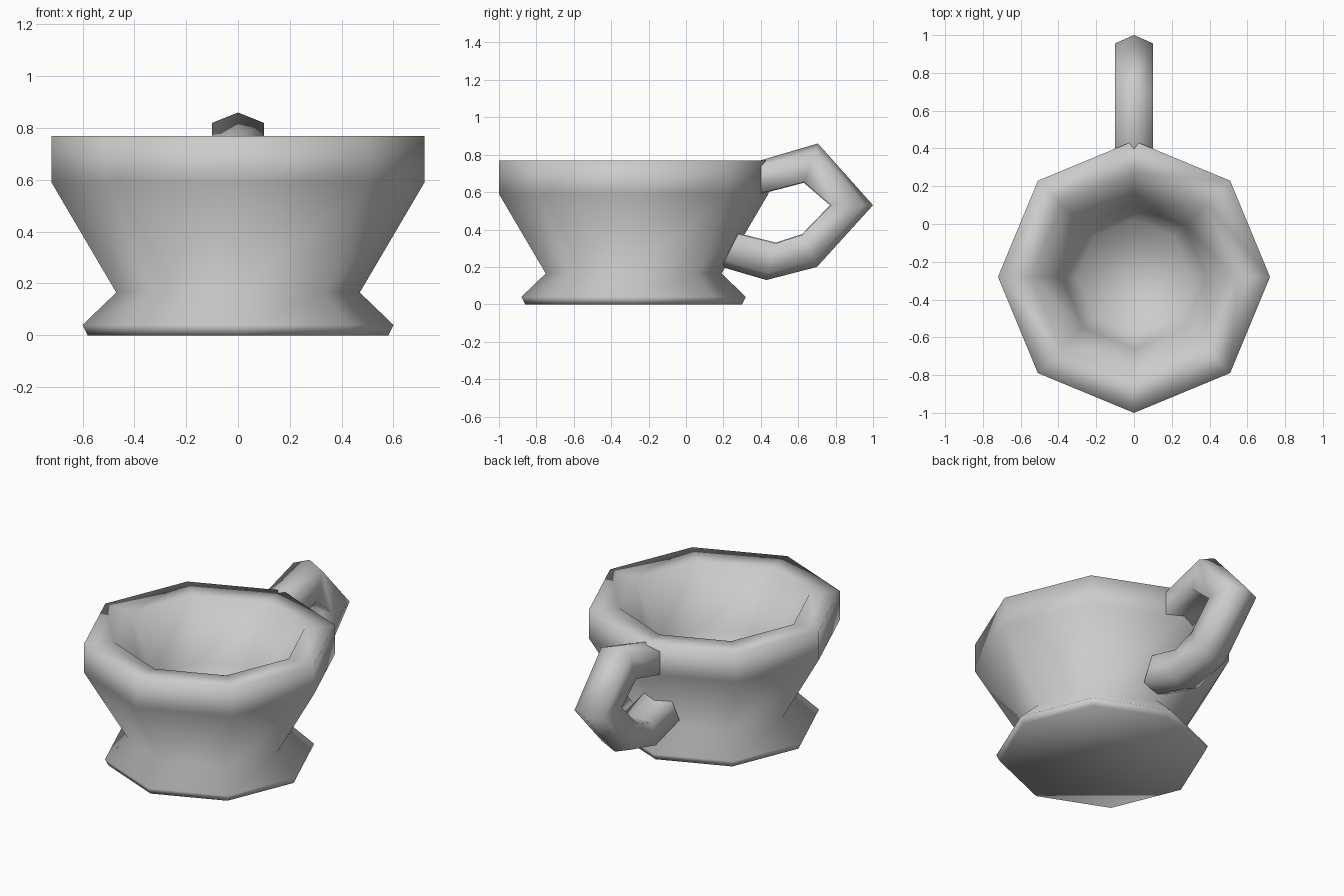
import bpy
import bmesh
from math import cos, sin, pi
from mathutils import Vector

if "Cube" in bpy.data.objects:
    bpy.data.objects.remove(bpy.data.objects["Cube"])


def loft(name, rings, cap):
    """Bridge successive closed rings of points into a smooth mesh."""
    bm = bmesh.new()
    rows = [[bm.verts.new(p) for p in ring] for ring in rings]
    n = len(rows[0])
    for a, b in zip(rows, rows[1:]):
        for i in range(n):
            j = (i + 1) % n
            bm.faces.new((a[i], a[j], b[j], b[i]))
    if cap:
        bm.faces.new(rows[0][::-1])
        bm.faces.new(rows[-1])
    bmesh.ops.recalc_face_normals(bm, faces=bm.faces)
    for f in bm.faces:
        f.smooth = True
    mesh = bpy.data.meshes.new(name)
    bm.to_mesh(mesh)
    bm.free()
    obj = bpy.data.objects.new(name, mesh)
    bpy.context.collection.objects.link(obj)
    return obj


# Cup: eight-sided body, from foot up over the thick rim and down inside
CUP_Y = -0.28
profile = [(0.58, 0), (0.60, 0.04), (0.47, 0.165), (0.72, 0.59),
           (0.72, 0.77), (0.545, 0.765), (0.38, 0.42), (0.30, 0.24)]
loft("cup", [[(r * cos(k * pi / 4), CUP_Y + r * sin(k * pi / 4), z)
              for k in range(8)] for r, z in profile], True)

# Handle: tube with a ridged outside and flat inside, between (y, z) outlines
outer = [(0.40, 0.77), (0.705, 0.86), (1.00, 0.53),
         (0.70, 0.20), (0.43, 0.13), (0.19, 0.20)]
inner = [(0.40, 0.59), (0.63, 0.65), (0.77, 0.53),
         (0.62, 0.375), (0.48, 0.33), (0.28, 0.38)]
section = [(0, 0), (0.1, 0.19), (0.1, 0.98), (0, 1), (-0.1, 0.98), (-0.1, 0.19)]
rings = []
for (yo, zo), (yi, zi) in zip(outer, inner):
    o, i = Vector((0, yo, zo)), Vector((0, yi, zi))
    rings.append([o.lerp(i, t) + Vector((x, 0, 0)) for x, t in section])
loft("handle", rings, False)
